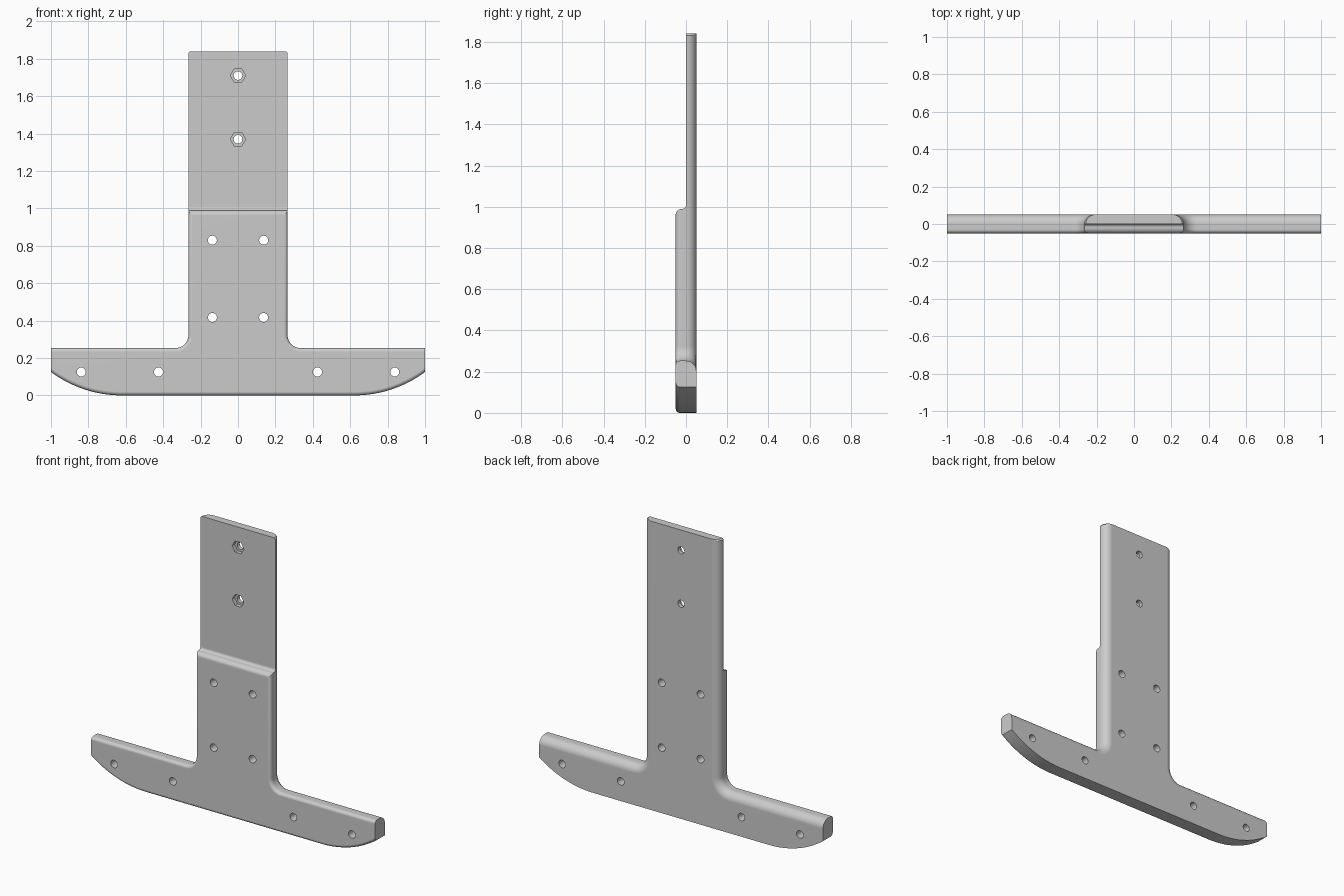
import bpy, bmesh
from math import sin, cos, pi, sqrt, radians
from mathutils import Matrix

if "Cube" in bpy.data.objects:
    bpy.data.objects.remove(bpy.data.objects["Cube"])

HALF, BACK = 0.05, 0.05            # half thickness and back edge radius
STEM, BAR, TOP = 0.265, 0.253, 1.84
FILLET, KEEL, KEEL_X = 0.07, 0.64, 0.62

grey = bpy.data.materials.new("plain grey")
grey.use_nodes = True
colour = (0.6, 0.6, 0.6, 1)
grey.diffuse_color = colour
grey.node_tree.nodes["Principled BSDF"].inputs["Base Color"].default_value = colour


def make_object(name, bm):
    bmesh.ops.recalc_face_normals(bm, faces=bm.faces)
    mesh = bpy.data.meshes.new(name)
    bm.to_mesh(mesh)
    bm.free()
    mesh.materials.append(grey)
    obj = bpy.data.objects.new(name, mesh)
    bpy.context.collection.objects.link(obj)
    return obj


def loft(name, rings):
    """Skin a stack of closed rings and cap both ends."""
    bm = bmesh.new()
    loops = [[bm.verts.new(p) for p in ring] for ring in rings]
    n = len(loops[0])
    for a, b in zip(loops, loops[1:]):
        for i in range(n):
            j = (i + 1) % n
            bm.faces.new((a[i], a[j], b[j], b[i]))
    bm.faces.new(loops[0])
    bm.faces.new(loops[-1])
    return make_object(name, bm)


def outline(y, inset, under):
    """T outline at depth y; inset shrinks stem and bar top, under the keel."""
    half = []
    r = KEEL - under
    end_z = KEEL - sqrt(r * r - (1 - KEEL_X) ** 2)
    for i in range(17):            # upswept keel
        x = KEEL_X + (1 - KEEL_X) * i / 16
        half.append((x, KEEL - sqrt(r * r - (x - KEEL_X) ** 2)))
    half.append((1, BAR - inset))
    for i in range(13):            # inner corner between bar and stem
        a = pi / 2 * i / 12
        half.append((STEM + FILLET - (FILLET + inset) * sin(a),
                     BAR + FILLET - (FILLET + inset) * cos(a)))
    half += [(STEM - inset, TOP - 0.008), (STEM - inset - 0.008, TOP)]
    full = half + [(-x, z) for x, z in reversed(half)]
    return [(x, y, z) for x, z in full]


# T-shaped body: small round on the front edge, large round on the back
FRONT = 0.02
rings = []
for i in range(7):
    a = pi / 2 * i / 6
    e = FRONT * (1 - sin(a))
    rings.append(outline(-HALF + FRONT * (1 - cos(a)), e, e))
for i in range(11):
    a = pi / 2 * i / 10
    rings.append(outline(HALF - BACK + BACK * sin(a), BACK * (1 - cos(a)), 0))
body = loft("bracket_body", rings)


def cut(cutter):
    cutter.hide_render = True
    mod = body.modifiers.new("cut", "BOOLEAN")
    mod.operation, mod.solver, mod.object = "DIFFERENCE", "EXACT", cutter
    bpy.context.view_layer.objects.active = body
    bpy.ops.object.modifier_apply(modifier=mod.name)
    bpy.data.objects.remove(cutter)


def drill(name, x, z, radius, sides, y0, y1):
    bm = bmesh.new()
    place = Matrix.Translation((x, (y0 + y1) / 2, z)) @ Matrix.Rotation(pi / 2, 4, "X")
    bmesh.ops.create_cone(bm, cap_ends=True, segments=sides, radius1=radius,
                          radius2=radius, depth=y1 - y0, matrix=place)
    cut(make_object(name, bm))


# Thinner upper stem with a rounded shoulder and a small cove
step = [(-0.2, 2), (-0.2, 0.96), (-HALF - 0.001, 0.96)]
for i in range(1, 9):
    a = pi / 2 * i / 8
    step.append((-0.02 - 0.03 * cos(a), 0.96 + 0.03 * sin(a)))
for i in range(9):
    a = pi / 2 * i / 8
    step.append((-0.018 + 0.018 * sin(a), 1.008 - 0.018 * cos(a)))
step.append((0, 2))
cut(loft("step_cutter", [[(x, y, z) for y, z in step] for x in (-0.5, 0.5)]))

# Screw holes in mirrored pairs
for x, z in ((0.137, 0.83), (0.137, 0.417), (0.425, 0.125), (0.838, 0.125)):
    for side in (-1, 1):
        drill("screw_cutter", side * x, z, 0.024, 24, -0.2, 0.2)

# Bolt holes with hexagonal nut pockets in the front
for z in (1.71, 1.37):
    drill("bolt_cutter", 0, z, 0.023, 24, -0.2, 0.2)
    bm = bmesh.new()
    place = Matrix.Translation((0, -0.04, z)) @ Matrix.Rotation(pi / 2, 4, "X") \
        @ Matrix.Rotation(pi / 2, 4, "Z")
    bmesh.ops.create_cone(bm, cap_ends=True, segments=6, radius1=0.041,
                          radius2=0.041, depth=0.13, matrix=place)
    cut(make_object("nut_cutter", bm))

# Smooth rounds, flat faces kept flat
bpy.ops.object.select_all(action="DESELECT")
body.select_set(True)
bpy.context.view_layer.objects.active = body
bpy.ops.object.shade_smooth_by_angle(angle=radians(30))
weighted = body.modifiers.new("flat_faces", "WEIGHTED_NORMAL")
weighted.keep_sharp = True
